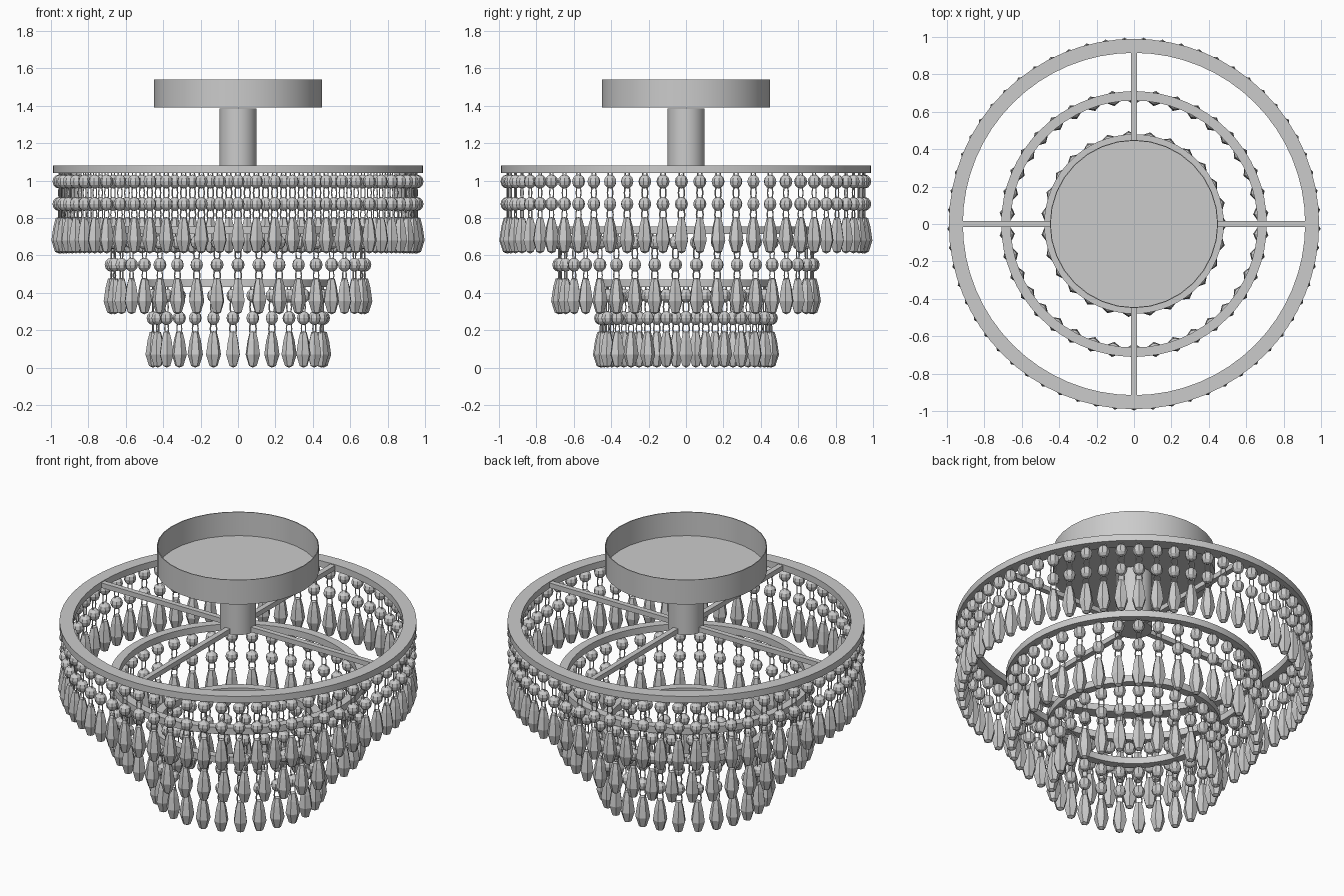
import bpy, bmesh, math
from mathutils import Matrix, Vector

if "Cube" in bpy.data.objects:
    bpy.data.objects.remove(bpy.data.objects["Cube"])


def finish(name, bm, smooth):
    bmesh.ops.recalc_face_normals(bm, faces=bm.faces)
    me = bpy.data.meshes.new(name)
    bm.to_mesh(me)
    bm.free()
    ob = bpy.data.objects.new(name, me)
    bpy.context.collection.objects.link(ob)
    if smooth:
        bpy.ops.object.select_all(action='DESELECT')
        ob.select_set(True)
        bpy.context.view_layer.objects.active = ob
        bpy.ops.object.shade_smooth_by_angle(angle=math.radians(30))
    return ob


def lathe(bm, profile, sides, mat=Matrix(), closed=False):
    """Spin (radius, z) points around z; radius 0 makes a single pole."""
    rows = []
    for r, z in profile:
        if r == 0:
            rows.append([bm.verts.new(mat @ Vector((0, 0, z)))] * sides)
        else:
            rows.append([bm.verts.new(mat @ Vector((r * math.cos(math.tau * i / sides),
                                                    r * math.sin(math.tau * i / sides), z)))
                         for i in range(sides)])
    pairs = list(zip(rows, rows[1:]))
    if closed:
        pairs.append((rows[-1], rows[0]))
    for a, b in pairs:
        for i in range(sides):
            j = (i + 1) % sides
            quad = list(dict.fromkeys((a[i], a[j], b[j], b[i])))
            bm.faces.new(quad)


def link(bm, mat, z, half_w, half_h, wire=0.004):
    """Thin oval wire loop standing in the tangent plane."""
    section = [(1 + wire / half_w * math.cos(math.tau * k / 4),
                wire * math.sin(math.tau * k / 4)) for k in range(4)]
    stand = (Matrix.Translation((0, 0, z)) @ Matrix.Rotation(math.pi / 2, 4, 'Z')
             @ Matrix.Rotation(math.pi / 2, 4, 'X')
             @ Matrix.Diagonal((half_w, half_h, 1, 1)))
    lathe(bm, section, 10, mat @ stand, closed=True)


# ceiling canopy: cup open at the top
bm = bmesh.new()
lathe(bm, [(0, 1.39), (0.45, 1.39), (0.45, 1.54), (0.445, 1.54), (0.445, 1.395), (0, 1.395)], 32)
finish("ceiling_canopy", bm, True)

# stem
bm = bmesh.new()
lathe(bm, [(0, 1.04), (0.1, 1.04), (0.1, 1.385), (0, 1.385)], 32)
finish("stem", bm, True)

# four spokes carrying the top ring
bm = bmesh.new()
for k in range(4):
    bmesh.ops.create_cube(bm, size=1, matrix=Matrix.Rotation(k * math.pi / 2, 4, 'Z')
                          @ Matrix.Translation((0.5, 0, 1.06))
                          @ Matrix.Diagonal((0.86, 0.032, 0.03, 1)))
finish("spokes", bm, False)

# outlines of one bead and one faceted drop, relative to the ring underside
bead = [(0.035 * math.sin(math.pi * k / 6), 0.037 * math.cos(math.pi * k / 6)) for k in range(7)]
bead[0], bead[-1] = (0, 0.037), (0, -0.037)
drop = [(0, -0.235), (0.018, -0.24), (0.030, -0.285), (0.041, -0.36), (0.022, -0.42), (0, -0.43)]

# name, ring inner radius, outer radius, underside height, strand radius, count, start angle
tiers = [("upper", 0.915, 0.99, 1.04, 0.957, 61, -90),
         ("middle", 0.66, 0.71, 0.715, 0.68, 38, -90),
         ("lower", 0.43, 0.48, 0.43, 0.457, 27, 0)]

for name, r_in, r_out, z0, r, count, start in tiers:
    # tier ring
    bm = bmesh.new()
    lathe(bm, [(r_in, z0), (r_out, z0), (r_out, z0 + 0.04), (r_in, z0 + 0.04)], 64, closed=True)
    finish(name + "_ring", bm, True)

    # strands: beads, links and drops around the ring
    beads, links, drops = bmesh.new(), bmesh.new(), bmesh.new()
    for k in range(count):
        place = (Matrix.Rotation(math.radians(start) + math.tau * k / count, 4, 'Z')
                 @ Matrix.Translation((r, 0, z0)))
        for z in (-0.045, -0.165):
            lathe(beads, bead, 8, place @ Matrix.Translation((0, 0, z)))
        lathe(drops, drop, 6, place)
        link(links, place, -0.005, 0.012, 0.015)
        link(links, place, -0.105, 0.016, 0.042)
        link(links, place, -0.222, 0.018, 0.038)
    finish(name + "_beads", beads, False)
    finish(name + "_links", links, False)
    finish(name + "_drops", drops, False)
